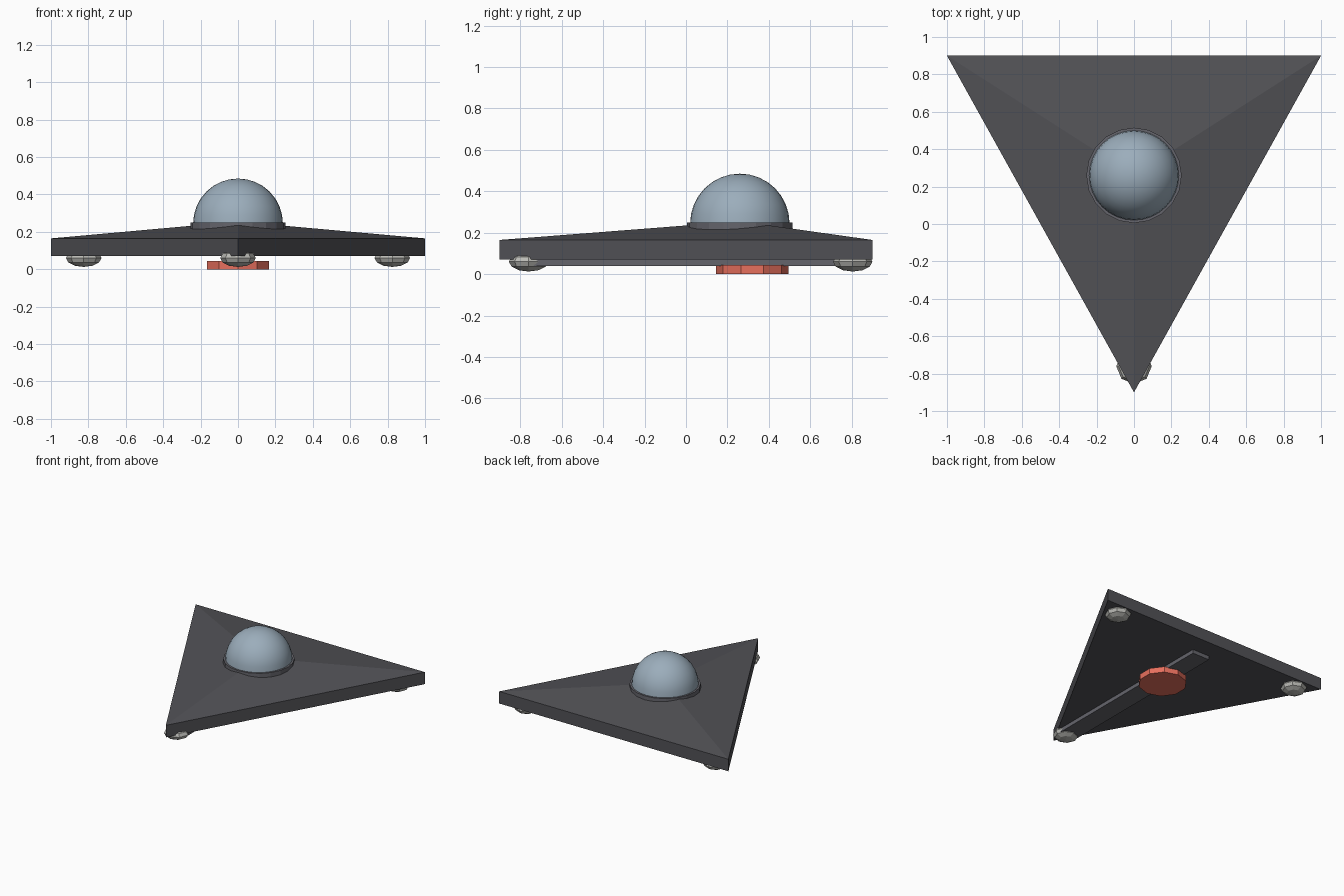
import bpy, bmesh, math

if "Cube" in bpy.data.objects:
    bpy.data.objects.remove(bpy.data.objects["Cube"])


def material(name, rgb):
    m = bpy.data.materials.new(name)
    m.diffuse_color = (*rgb, 1)
    m.use_nodes = True
    m.node_tree.nodes["Principled BSDF"].inputs["Base Color"].default_value = m.diffuse_color
    return m


dark = material("dark_hull", (0.085, 0.085, 0.095))
trim = material("trim", (0.13, 0.13, 0.15))
glass = material("dome_blue", (0.33, 0.42, 0.50))
red = material("red", (0.80, 0.16, 0.11))
pale = material("pale_metal", (0.50, 0.50, 0.47))


def finish(name, mat):
    ob = bpy.context.object
    ob.name = name
    bpy.ops.object.transform_apply(location=False, rotation=False, scale=True)
    ob.data.materials.append(mat)
    return ob


def cylinder(name, sides, r, y, z0, z1, mat):
    bpy.ops.mesh.primitive_cylinder_add(vertices=sides, radius=r, depth=z1 - z0,
                                        location=(0, y, (z0 + z1) / 2))
    return finish(name, mat)


# Triangular hull: vertical rim with a shallow three-sided peak
corners = [(-1, 0.9), (0, -0.9), (1, 0.9)]
verts = [(x, y, z) for z in (0.07, 0.165) for x, y in corners] + [(0, 0.26, 0.255)]
faces = [(2, 1, 0)]
for i in range(3):
    j = (i + 1) % 3
    faces += [(i, j, j + 3, i + 3), (i + 3, j + 3, 6)]
mesh = bpy.data.meshes.new("hull")
mesh.from_pydata(verts, [], faces)
mesh.materials.append(dark)
bpy.context.collection.objects.link(bpy.data.objects.new("hull", mesh))

# Collar around the dome
cylinder("dome_collar", 20, 0.255, 0.26, 0.205, 0.25, trim)

# Smooth dome: the upper half of a sphere
bpy.ops.mesh.primitive_uv_sphere_add(segments=32, ring_count=16, radius=0.24,
                                     location=(0, 0.26, 0.245))
dome = finish("dome", glass)
bm = bmesh.new()
bm.from_mesh(dome.data)
bmesh.ops.bisect_plane(bm, geom=bm.verts[:] + bm.edges[:] + bm.faces[:],
                       plane_co=(0, 0, 0), plane_no=(0, 0, 1), clear_inner=True)
bm.to_mesh(dome.data)
bm.free()
bpy.ops.object.shade_smooth_by_angle(angle=math.radians(40))

# Keel strip along the underside
bpy.ops.mesh.primitive_cube_add(size=1, location=(0, 0, 0.056))
bpy.context.object.scale = (0.15, 1.5, 0.032)
finish("keel_strip", trim)

# Red ten-sided disc under the hull
cylinder("belly_disc", 10, 0.175, 0.32, 0, 0.045, red)

# Flattened faceted foot near each corner
for name, x, y in (("front_foot", 0, -0.76), ("left_foot", -0.825, 0.805),
                   ("right_foot", 0.825, 0.805)):
    bpy.ops.mesh.primitive_uv_sphere_add(segments=8, ring_count=6, radius=0.095,
                                         location=(x, y, 0.06))
    bpy.context.object.scale = (1, 1, 0.5)
    finish(name, pale)
